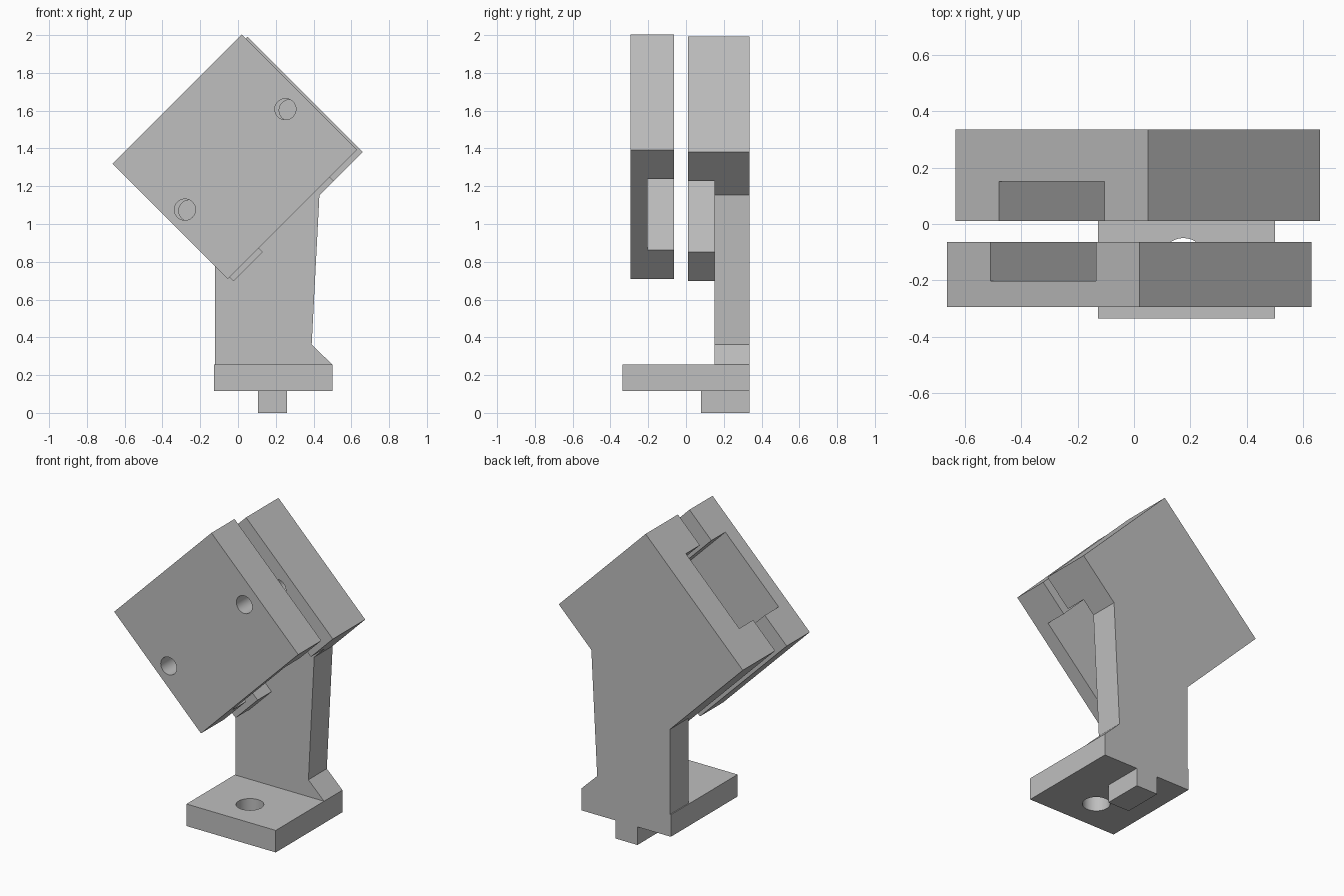
import bpy
import bmesh
from math import pi, radians, sqrt
from mathutils import Matrix, Vector

cube = bpy.data.objects.get("Cube")
if cube:
    bpy.data.objects.remove(cube, do_unlink=True)

grey = bpy.data.materials.new("plain grey")
grey.use_nodes = True
grey.diffuse_color = (0.52, 0.52, 0.52, 1)
grey.node_tree.nodes["Principled BSDF"].inputs["Base Color"].default_value = grey.diffuse_color

DIAGONAL = Vector((1, 1)) / sqrt(2)      # across the slot, up and to +x
SLOPE = Vector((-1, 1)) / sqrt(2)        # along the slot, up and to -x


def finish(name, bm):
    bmesh.ops.recalc_face_normals(bm, faces=bm.faces)
    mesh = bpy.data.meshes.new(name)
    bm.to_mesh(mesh)
    bm.free()
    mesh.materials.append(grey)
    obj = bpy.data.objects.new(name, mesh)
    bpy.context.collection.objects.link(obj)
    return obj


def prism(name, outline, y0, y1):
    """Extrude an (x, z) outline from y0 to y1."""
    bm = bmesh.new()
    face = bm.faces.new([bm.verts.new((x, y0, z)) for x, z in outline])
    new = bmesh.ops.extrude_face_region(bm, geom=[face])["geom"]
    verts = [v for v in new if isinstance(v, bmesh.types.BMVert)]
    bmesh.ops.translate(bm, verts=verts, vec=(0, y1 - y0, 0))
    return finish(name, bm)


def box(name, x0, x1, y0, y1, z0, z1):
    return prism(name, [(x0, z0), (x1, z0), (x1, z1), (x0, z1)], y0, y1)


def tilted(name, centre, across, along, y0, y1):
    """A block turned 45 degrees about y."""
    corners = [(-1, -1), (1, -1), (1, 1), (-1, 1)]
    points = [Vector(centre) + DIAGONAL * a * across / 2 + SLOPE * b * along / 2
              for a, b in corners]
    return prism(name, points, y0, y1)


def cylinder(name, radius, depth, centre, upright=False):
    bm = bmesh.new()
    turn = Matrix() if upright else Matrix.Rotation(pi / 2, 4, "X")
    bmesh.ops.create_cone(bm, cap_ends=True, segments=48, radius1=radius, radius2=radius,
                          depth=depth, matrix=Matrix.Translation(centre) @ turn)
    return finish(name, bm)


def combine(target, other, operation):
    mod = target.modifiers.new("combine", "BOOLEAN")
    mod.operation = operation
    mod.solver = "EXACT"
    mod.object = other
    bpy.ops.object.select_all(action="DESELECT")
    bpy.context.view_layer.objects.active = target
    target.select_set(True)
    bpy.ops.object.modifier_apply(modifier=mod.name)
    bpy.data.objects.remove(other, do_unlink=True)


def jaw(name, centre, y0, y1, slot_y0, slot_y1, hole_y0, hole_y1, hole_centre):
    """A tilted block with a slot on its inner side and two bolt holes."""
    block = tilted(name, centre, 0.967, 0.863, y0, y1)
    slot = tilted("slot_cutter", centre, 0.53, 1.5, slot_y0, slot_y1)
    combine(block, slot, "DIFFERENCE")
    for side in (-1, 1):
        hx, hz = Vector(hole_centre) + DIAGONAL * side * 0.376
        hole = cylinder("hole_cutter", 0.056, hole_y1 - hole_y0,
                        (hx, (hole_y0 + hole_y1) / 2, hz))
        combine(block, hole, "DIFFERENCE")
    return block


# Loose front jaw, bolt holes right through
front_jaw = jaw("front_jaw", (-0.017, 1.355), -0.295, -0.063,
                -0.203, 0, -0.4, 0, (-0.015, 1.342))

# Rear jaw, stem, foot and locating key joined in one bracket
bracket = jaw("rear_jaw_bracket", (0.013, 1.345), 0.01, 0.335,
              -0.1, 0.15, -0.1, 0.2, (0.008, 1.336))
stem = prism("stem", [(-0.122, 0.2), (0.5, 0.2), (0.5, 0.255), (0.39, 0.362),
                      (0.431, 1.153), (0.3, 1.3), (-0.122, 1.0)], 0.15, 0.335)
foot = box("foot", -0.128, 0.5, -0.335, 0.335, 0.115, 0.255)
key = box("locating_key", 0.107, 0.26, 0.08, 0.335, 0, 0.2)
for part in (stem, foot, key):
    combine(bracket, part, "UNION")
combine(bracket, cylinder("foot_hole_cutter", 0.08, 0.4, (0.175, -0.13, 0.2), True),
        "DIFFERENCE")

# Smooth hole walls, crisp edges
for obj in (front_jaw, bracket):
    bpy.ops.object.select_all(action="DESELECT")
    bpy.context.view_layer.objects.active = obj
    obj.select_set(True)
    bpy.ops.object.shade_smooth_by_angle(angle=radians(30))
